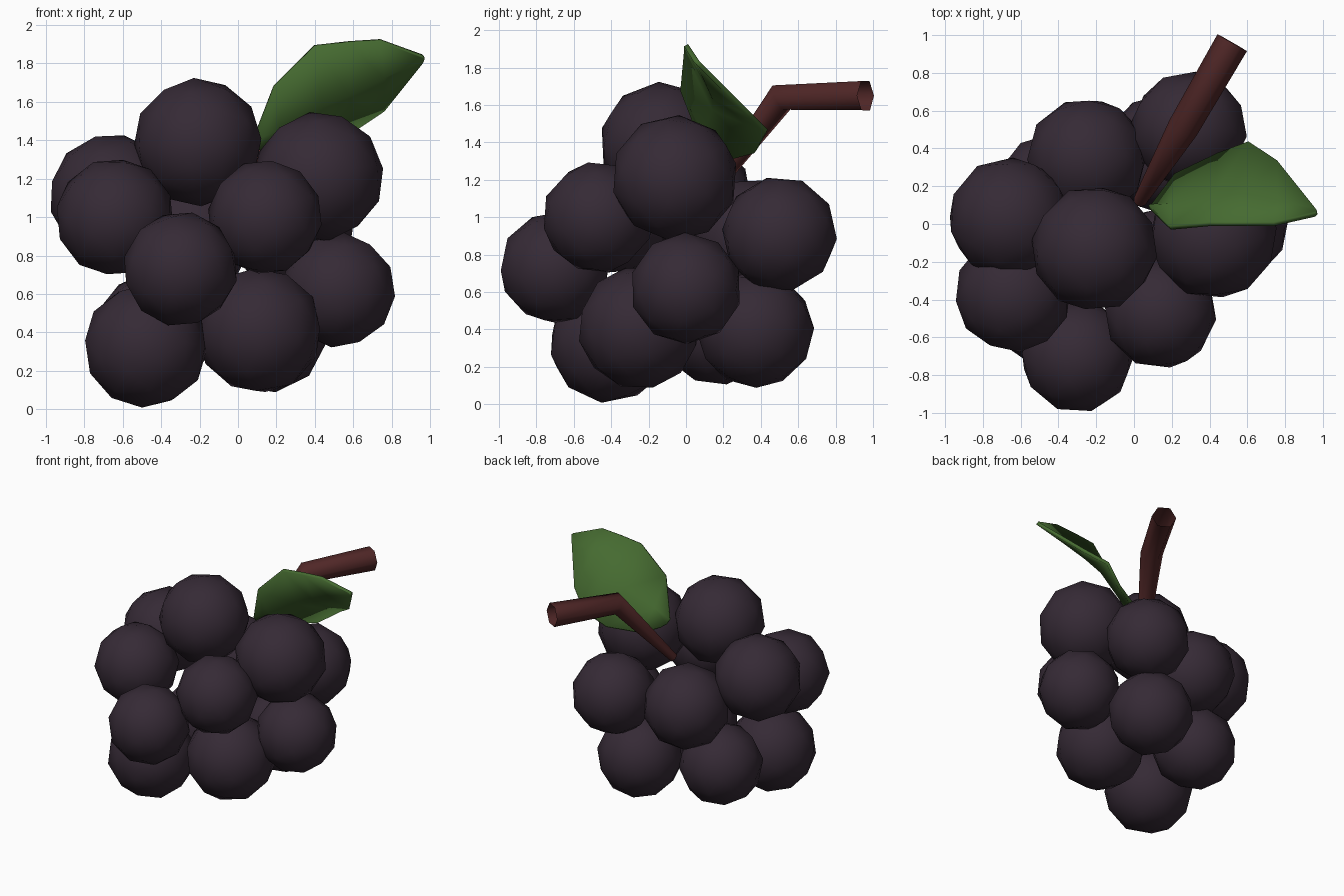
import bpy, bmesh, random
from mathutils import Vector, Euler

if "Cube" in bpy.data.objects:
    bpy.data.objects.remove(bpy.data.objects["Cube"])

random.seed(4)


def material(name, rgb):
    m = bpy.data.materials.new(name)
    m.diffuse_color = (*rgb, 1)
    m.use_nodes = True
    m.node_tree.nodes["Principled BSDF"].inputs["Base Color"].default_value = m.diffuse_color
    return m


PURPLE = material("grape purple", (0.036, 0.023, 0.036))
GREEN = material("leaf green", (0.06, 0.145, 0.03))
BROWN = material("stem red brown", (0.08, 0.02, 0.02))


def add_object(name, bm, mat):
    bmesh.ops.recalc_face_normals(bm, faces=bm.faces)
    for f in bm.faces:
        f.smooth = True
    me = bpy.data.meshes.new(name)
    bm.to_mesh(me)
    bm.free()
    me.materials.append(mat)
    ob = bpy.data.objects.new(name, me)
    bpy.context.collection.objects.link(ob)
    return ob


# Grapes: low-poly smooth balls (x, y, z, radius)
grapes = [
    (-0.21, -0.13, 1.39, 0.335), (0.42, -0.06, 1.21, 0.34),
    (-0.66, 0.03, 1.11, 0.325), (-0.64, -0.37, 1.00, 0.31),
    (0.14, -0.47, 1.00, 0.30), (-0.30, -0.70, 0.73, 0.30),
    (0.52, 0.00, 0.62, 0.30), (0.29, 0.50, 0.91, 0.31),
    (-0.25, 0.35, 0.89, 0.32), (0.11, -0.25, 0.41, 0.33),
    (-0.48, -0.41, 0.33, 0.325), (0.15, 0.37, 0.40, 0.315),
    (-0.43, 0.17, 0.41, 0.31),
]
for i, (x, y, z, r) in enumerate(grapes):
    bm = bmesh.new()
    bmesh.ops.create_icosphere(bm, subdivisions=2, radius=r)
    ob = add_object(f"grape_{i + 1}", bm, PURPLE)
    ob.location = (x, y, z)
    ob.rotation_euler = Euler([random.uniform(0, 6.28) for _ in range(3)])

# Stem: bent, tapered, six-sided open tube
curve = bpy.data.curves.new("stem_path", 'CURVE')
curve.dimensions = '3D'
curve.bevel_depth = 0.09
curve.bevel_resolution = 1
path = [(0.03, 0.12, 1.12, 0.4), (0.26, 0.51, 1.64, 0.92), (0.52, 0.96, 1.65, 1.0)]
sp = curve.splines.new('POLY')
sp.points.add(len(path) - 1)
for p, (x, y, z, r) in zip(sp.points, path):
    p.co, p.radius = (x, y, z, 1), r
curve.materials.append(BROWN)
stem = bpy.data.objects.new("stem", curve)
bpy.context.collection.objects.link(stem)

# Leaf: cross rows of (upper edge, midrib, lower edge) running from base to tip
rows = [
    [(0.08, 0.09, 1.40), (0.10, 0.10, 1.36), (0.13, 0.14, 1.34)],
    [(0.19, -0.02, 1.68), (0.21, 0.10, 1.46), (0.22, 0.26, 1.32)],
    [(0.40, 0.00, 1.89), (0.43, 0.15, 1.58), (0.45, 0.37, 1.35)],
    [(0.58, 0.00, 1.91), (0.58, 0.15, 1.64), (0.61, 0.43, 1.46)],
    [(0.74, 0.00, 1.92), (0.76, 0.11, 1.73), (0.76, 0.33, 1.56)],
    [(0.96, 0.05, 1.84), (0.97, 0.06, 1.83), (0.96, 0.08, 1.81)],
]
bm = bmesh.new()
grid = [[bm.verts.new(Vector(p)) for p in row] for row in rows]
for a, b in zip(grid, grid[1:]):
    for k in range(2):
        bm.faces.new((a[k], a[k + 1], b[k + 1], b[k]))
leaf = add_object("leaf", bm, GREEN)
sol = leaf.modifiers.new("thickness", 'SOLIDIFY')
sol.thickness = 0.025
sol.offset = 0
